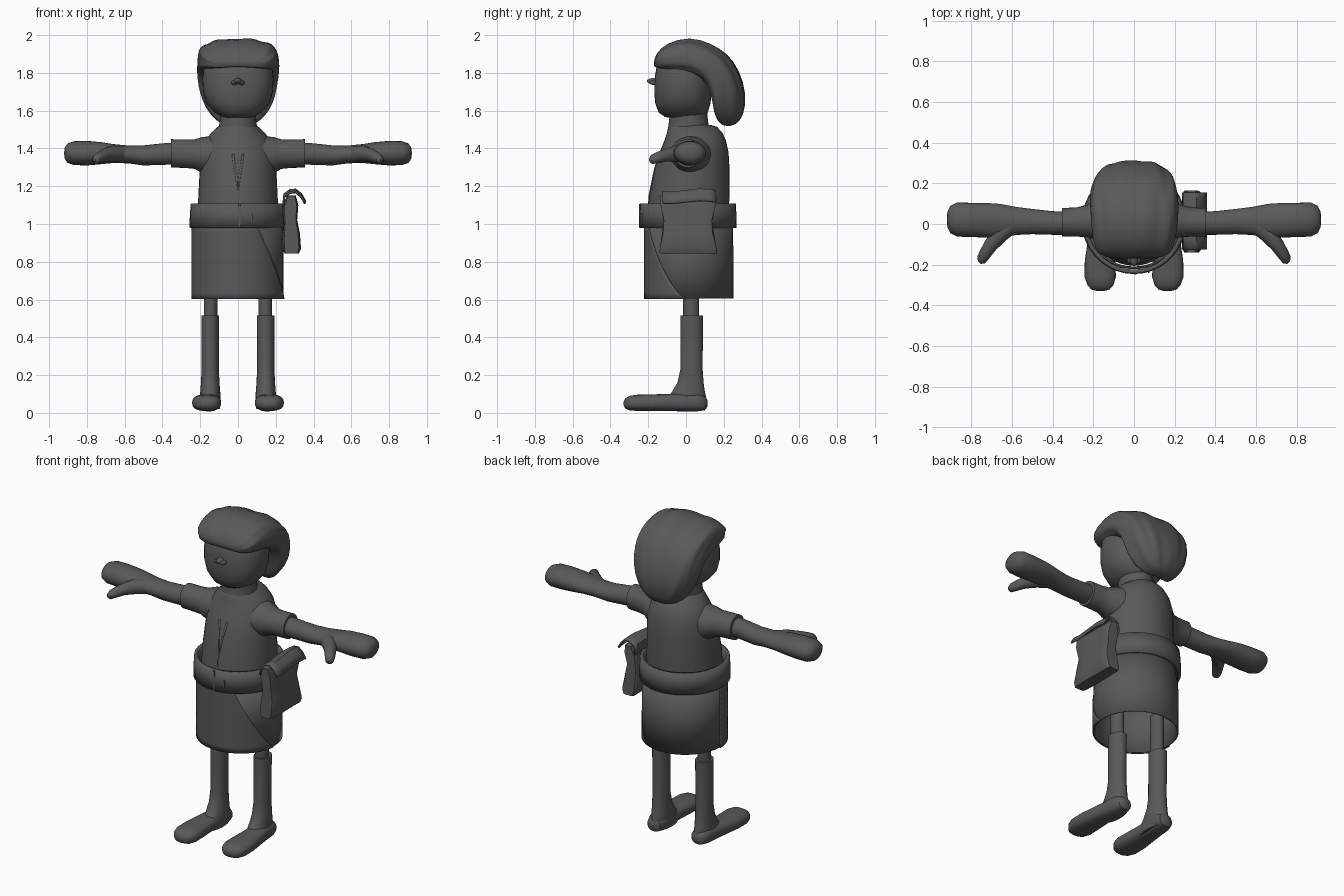
import bpy, bmesh
from math import sin, cos, pi, radians, copysign
from mathutils import Vector

cube = bpy.data.objects.get("Cube")
if cube:
    bpy.data.objects.remove(cube)

grey = bpy.data.materials.new("dark grey")
grey.use_nodes = True
grey.diffuse_color = (0.1, 0.1, 0.1, 1)
grey.node_tree.nodes["Principled BSDF"].inputs["Base Color"].default_value = (0.1, 0.1, 0.1, 1)


def finish(name, bm, mirror=False, subdivide=0, thickness=0, angle=40):
    bmesh.ops.recalc_face_normals(bm, faces=bm.faces)
    mesh = bpy.data.meshes.new(name)
    bm.to_mesh(mesh)
    bm.free()
    mesh.materials.append(grey)
    ob = bpy.data.objects.new(name, mesh)
    bpy.context.collection.objects.link(ob)
    if mirror:
        ob.modifiers.new("mirror", "MIRROR").use_clip = False
    if subdivide:
        ob.modifiers.new("smooth", "SUBSURF").levels = subdivide
        ob.modifiers["smooth"].render_levels = subdivide
    if thickness:
        solid = ob.modifiers.new("thickness", "SOLIDIFY")
        solid.thickness = thickness
        solid.offset = 0
    bpy.ops.object.select_all(action="DESELECT")
    ob.select_set(True)
    bpy.context.view_layer.objects.active = ob
    bpy.ops.object.shade_smooth_by_angle(angle=radians(angle))
    return ob


def skin(rings, caps=True, closed=True):
    """Join rows of points into a surface."""
    bm = bmesh.new()
    rows = [[bm.verts.new(p) for p in ring] for ring in rings]
    count = len(rows[0])
    for a, b in zip(rows, rows[1:]):
        for i in range(count if closed else count - 1):
            j = (i + 1) % count
            bm.faces.new((a[i], a[j], b[j], b[i]))
    if caps:
        bm.faces.new(rows[0])
        bm.faces.new(rows[-1])
    return bm


def ring(centre, u, v, n=28, power=1.0):
    c, u, v = Vector(centre), Vector(u), Vector(v)
    soft = lambda t: copysign(abs(t) ** power, t)
    return [c + u * soft(cos(2 * pi * i / n)) + v * soft(sin(2 * pi * i / n)) for i in range(n)]


def upright(profile, x=0, power=1.0):
    """Rings from (height, half width, front y, back y)."""
    return [ring((x, (f + b) / 2, z), (w, 0, 0), (0, (b - f) / 2, 0), 36, power)
            for z, w, f, b in profile]


def sideways(profile):
    """Rings along x from (x, y, z, half depth, half height)."""
    return [ring((x, y, z), (0, d, 0), (0, 0, h)) for x, y, z, d, h in profile]


# Shirt body and neck
shirt = finish("shirt", skin(upright([
    (1.0, .215, -.205, .225), (1.15, .21, -.195, .23), (1.3, .202, -.165, .23),
    (1.38, .195, -.14, .225), (1.44, .175, -.115, .212), (1.485, .14, -.1, .192),
    (1.515, .107, -.094, .163), (1.525, .09, -.085, .13)])))
finish("neck", skin(upright([(1.46, .11, -.1, .13), (1.52, .1, -.093, .12),
                             (1.56, .095, -.088, .115), (1.63, .1, -.09, .115)])))

# Sleeves, arms and thumbs
finish("sleeves", skin(sideways([
    (.1, .03, 1.37, .12, .1), (.19, .025, 1.365, .1, .095), (.23, .015, 1.37, .08, .078),
    (.28, .01, 1.372, .072, .075), (.355, .008, 1.374, .07, .075)])), mirror=True)
finish("arms", skin(sideways([
    (.3, .003, 1.375, .056, .058), (.4, .005, 1.37, .058, .057), (.5, .012, 1.363, .062, .053),
    (.58, .015, 1.368, .069, .047), (.66, .015, 1.373, .084, .05), (.72, .018, 1.375, .085, .058),
    (.8, .02, 1.375, .084, .065), (.87, .022, 1.375, .084, .063), (.903, .022, 1.375, .067, .051),
    (.917, .022, 1.375, .04, .03), (.92, .022, 1.375, .01, .008)])), mirror=True)
thumb = [(.6, .0, 1.37, .045), (.665, -.055, 1.372, .043), (.705, -.105, 1.365, .035),
         (.735, -.15, 1.352, .03), (.752, -.178, 1.343, .025), (.76, -.19, 1.34, .009)]
finish("thumbs", skin([ring((x, y, z), (r * .75, r * .65, 0), (0, 0, r), 16)
                       for x, y, z, r in thumb]), mirror=True)

# Open shirt front, laid on the chest
for side, name in ((1, "left_shirt_edge"), (-1, "right_shirt_edge")):
    rows = []
    for k in range(9):
        t = k / 8
        rows.append([(side * (.042 * t + d * (.4 + .6 * t)), -.4, 1.1 + .35 * t)
                     for d in (0, .006, .012)])
    strip = finish(name, skin(rows, caps=False, closed=False))
    wrap = strip.modifiers.new("lay on shirt", "SHRINKWRAP")
    wrap.target = shirt
    wrap.offset = .003
    thick = strip.modifiers.new("thickness", "SOLIDIFY")
    thick.thickness = .006

# Skirt, its overlapping front panel, and the belt
finish("skirt", skin(upright([(.605, .238, -.213, .248), (.8, .237, -.215, .247),
                              (1.0, .235, -.215, .245)]), caps=False), thickness=.008)
rows = []
for k in range(13):
    t = k / 12
    end = radians(-4 - 62 * t ** .75)
    angles = [-pi + (end + pi) * i / 30 for i in range(31)]
    rows.append([(.244 * cos(a), .017 + .236 * sin(a), .602 + .39 * t) for a in angles])
finish("skirt_panel", skin(rows, caps=False, closed=False), thickness=.006)
finish("belt", skin(upright([(.98, .247, -.236, .258), (1.045, .245, -.236, .257),
                             (1.108, .24, -.234, .254)]), caps=False), thickness=.02)


def box(bm, low, high):
    verts = bmesh.ops.create_cube(bm, size=1)["verts"]
    for v in verts:
        v.co = Vector([low[i] if v.co[i] < 0 else high[i] for i in range(3)])


bm = bmesh.new()
box(bm, (.003, -.248, .982), (.012, -.236, 1.106))
box(bm, (.068, -.242, 1.015), (.076, -.23, 1.055))
finish("buckle", bm)

# Legs, boot shafts and feet
finish("legs", skin(upright([(.48, .036, -.015, .07), (.75, .036, -.015, .07)], .145)), mirror=True)
finish("boot_shafts", skin(upright([
    (.02, .05, -.11, .105), (.06, .055, -.12, .113), (.11, .053, -.075, .1),
    (.16, .049, -.045, .093), (.23, .046, -.03, .088), (.515, .047, -.028, .09)], .147)), mirror=True)
feet = [(-.33, .165, .05, .015, .01), (-.322, .165, .05, .045, .026), (-.3, .165, .052, .064, .038),
        (-.26, .166, .053, .077, .043), (-.18, .167, .054, .075, .044), (-.1, .164, .055, .066, .045),
        (-.02, .157, .056, .06, .048), (.06, .152, .056, .057, .048), (.1, .15, .052, .043, .038),
        (.115, .15, .05, .015, .015)]
finish("feet", skin([ring((x, y, z), (w, 0, 0), (0, 0, h), power=.8)
                     for y, x, z, w, h in feet]), mirror=True)

# Head with a flattened face, and a small three-lobed nose
finish("head", skin(upright([
    (1.558, .03, -.05, .05), (1.566, .08, -.11, .09), (1.59, .125, -.145, .115),
    (1.64, .168, -.163, .13), (1.7, .185, -.168, .135), (1.77, .189, -.166, .14),
    (1.84, .18, -.155, .14), (1.9, .15, -.12, .12), (1.94, .08, -.06, .07)], power=.9)))
bm = bmesh.new()
for x, z, r in ((-.02, 1.748, .016), (.02, 1.748, .016), (0, 1.757, .02)):
    lobe = bmesh.ops.create_uvsphere(bm, u_segments=14, v_segments=8, radius=r)["verts"]
    for v in lobe:
        v.co = Vector((v.co.x + x, v.co.y * 2 - .168 + .2 * abs(x), v.co.z * .8 + z))
finish("nose", bm)

# Swept-back hair: upper point, lower point and half width of each section
locks = [((-.172, 1.845), (-.165, 1.83), .1), ((-.163, 1.9), (-.145, 1.815), .18),
         ((-.1, 1.96), (-.06, 1.8), .204), ((.02, 1.993), (.03, 1.78), .215),
         ((.13, 1.957), (.085, 1.75), .217), ((.22, 1.905), (.11, 1.7), .214),
         ((.285, 1.81), (.12, 1.64), .202), ((.32, 1.69), (.125, 1.58), .175),
         ((.305, 1.57), (.15, 1.535), .12), ((.26, 1.52), (.2, 1.515), .06)]
rows = []
for k, (top, low, w) in enumerate(locks):
    top, low = Vector((0, *top)), Vector((0, *low))
    mid, up = (top + low) / 2, (top - low) / 2
    points = []
    for i in range(48):
        a = 2 * pi * i / 48
        s = sin(a)
        lift = abs(s) ** .75 if s > 0 else -abs(s) ** .5 * (1 - .35 * s ** 4)
        wave = 1 + .035 * sin(9 * a + .7 * k) + .02 * sin(14 * a - k) if 0 < k < 9 else 1
        width = w * copysign(abs(cos(a)) ** .85, cos(a))
        points.append(mid + up * lift * wave + Vector((width * (1 + (wave - 1) * .5), 0, 0)))
    rows.append(points)
finish("hair", skin(rows), subdivide=1, angle=60)

# Soft hip pouch with a curled flap
outline = [(.238, .86), (.25, .843), (.32, .843), (.332, .87), (.326, .95), (.312, 1.02),
           (.318, 1.1), (.305, 1.15), (.26, 1.15), (.236, 1.09), (.242, 1.0), (.235, .92)]
rows = []
for y, shrink in ((-.135, .8), (-.12, .97), (-.05, 1.04), (.03, 1), (.1, .97), (.145, 1), (.158, .8)):
    rows.append([(.283 + (x - .283) * shrink,
                  y * (1.04 - .18 * sin((z - .84) * 10) ** 2),
                  1 + (z - 1) * (.96 + .04 * shrink)) for x, z in outline])
finish("pouch", skin(rows), angle=50)
flap = [(.24, 1.1), (.245, 1.15), (.275, 1.172), (.305, 1.175), (.335, 1.15), (.355, 1.115)]
finish("pouch_flap", skin([[(x, y, z + .008 * sin(20 * y)) for x, z in flap]
                           for y in (-.125, -.07, 0, .07, .12, .155)],
                          caps=False, closed=False), thickness=.01)
